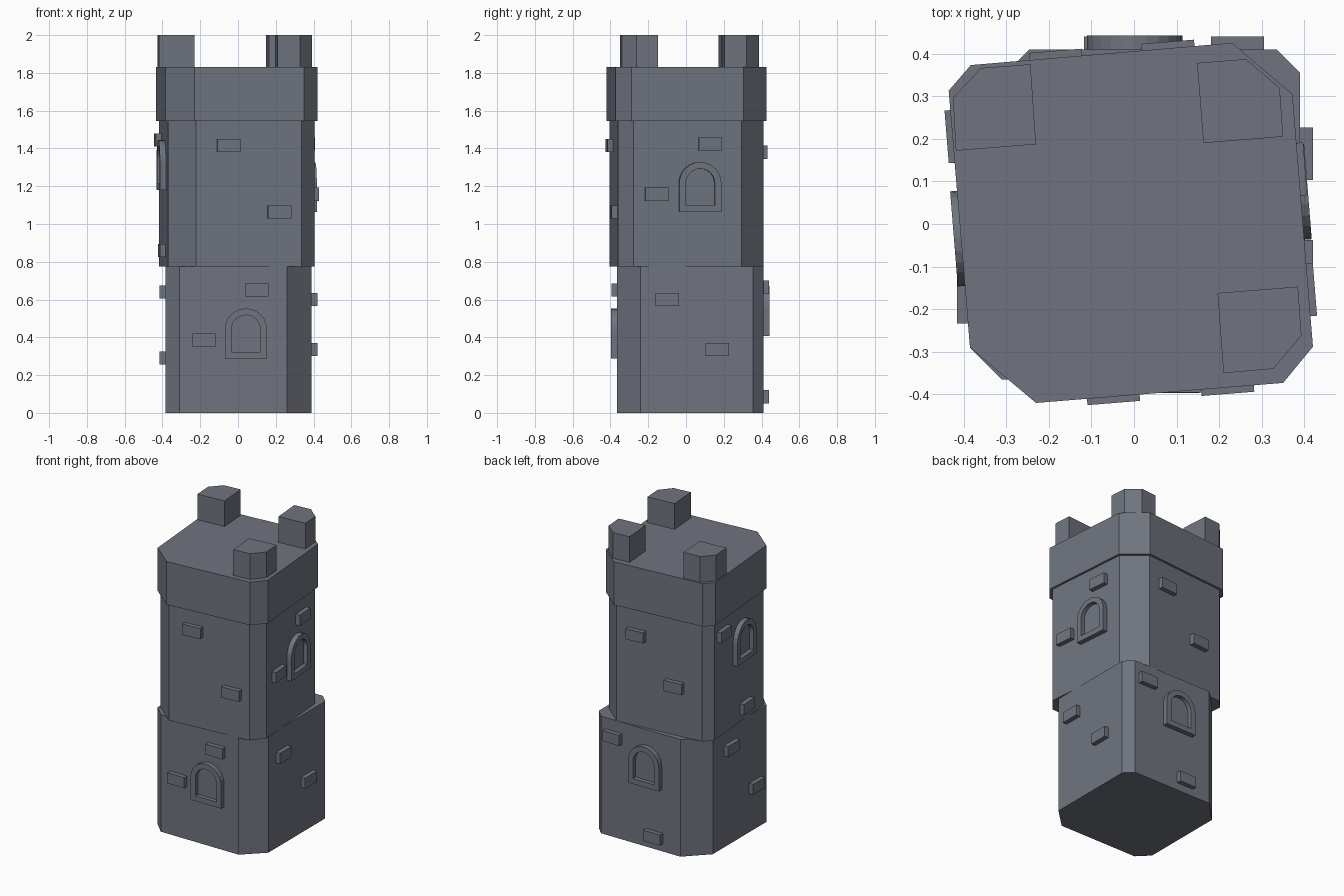
import bpy, bmesh, math
from mathutils import Matrix, Vector

if "Cube" in bpy.data.objects:
    bpy.data.objects.remove(bpy.data.objects["Cube"])

stone = bpy.data.materials.new("slate grey stone")
stone.diffuse_color = (0.16, 0.175, 0.21, 1)
stone.use_nodes = True
stone.node_tree.nodes["Principled BSDF"].inputs["Base Color"].default_value = stone.diffuse_color
TWIST = math.radians(4.6)      # upper storeys are turned a little


def finish(name, bm, matrix=None):
    bmesh.ops.recalc_face_normals(bm, faces=bm.faces)
    mesh = bpy.data.meshes.new(name)
    bm.to_mesh(mesh)
    bm.free()
    mesh.materials.append(stone)
    ob = bpy.data.objects.new(name, mesh)
    bpy.context.collection.objects.link(ob)
    if matrix:
        ob.matrix_world = matrix
    return ob


def prism(name, outline, z0, z1, matrix=None):
    """Vertical extrusion of an (x, y) outline."""
    bm = bmesh.new()
    face = bm.faces.new([bm.verts.new((x, y, z0)) for x, y in outline])
    top = bmesh.ops.extrude_face_region(bm, geom=[face])["geom"]
    bmesh.ops.translate(bm, vec=(0, 0, z1 - z0),
                        verts=[v for v in top if isinstance(v, bmesh.types.BMVert)])
    return finish(name, bm, matrix)


# storeys
lower = [(-0.31, -0.365), (0.26, -0.365), (0.39, -0.24), (0.39, 0.355),
         (0.335, 0.41), (-0.245, 0.41), (-0.385, 0.27), (-0.385, -0.29)]
upper = [(-0.23, -0.42), (0.35, -0.373), (0.42, -0.288), (0.372, 0.305),
         (0.23, 0.425), (-0.383, 0.373), (-0.435, 0.313), (-0.385, -0.29)]
prism("lower_storey", lower, 0, 0.775)
prism("middle_storey", [(x * 0.963, y * 0.963) for x, y in upper], 0.775, 1.545)
prism("parapet", upper, 1.545, 1.83)

# battlements on three of the four corners
merlons = {
    "back_left": [(-0.418, 0.172), (-0.23, 0.187), (-0.243, 0.375), (-0.36, 0.366), (-0.425, 0.295)],
    "back_right": [(0.163, 0.19), (0.35, 0.205), (0.342, 0.32), (0.263, 0.387), (0.148, 0.378)],
    "front_right": [(0.21, -0.35), (0.327, -0.34), (0.393, -0.262), (0.385, -0.147), (0.196, -0.162)],
}
for corner, outline in merlons.items():
    prism("battlement_" + corner, outline, 1.83, 2.0)

# wall frames: local x along wall, local -y outward
SIDES = {"front": 0, "right": 1, "back": 2, "left": 3}


def wall(side, dist, t, z, twist):
    """Place at signed world-axis position t (x or y) along a wall."""
    k = SIDES[side]
    along = t if k < 2 else -t
    return (Matrix.Rotation(k * math.pi / 2 + twist, 4, 'Z')
            @ Matrix.Translation((along, -dist, z)))


def brick(name, m):
    prism(name, [(-0.062, -0.03), (0.062, -0.03), (0.062, 0.02), (-0.062, 0.02)],
          -0.035, 0.035, m)


def arch(w, z0, spring, n=12):
    pts = [(-w, z0), (w, z0)]
    return pts + [(w * math.cos(math.pi * i / n), spring + w * math.sin(math.pi * i / n))
                  for i in range(n + 1)]


def window(name, m):
    """Arched frame around a set-back panel; base at local z = 0."""
    outer, inner = arch(0.112, 0, 0.153), arch(0.077, 0.035, 0.153)
    bm = bmesh.new()
    rings = [[bm.verts.new((x, y, z)) for x, z in pts]
             for pts, y in ((outer, 0.02), (outer, -0.032), (inner, -0.032), (inner, -0.004))]
    n = len(outer)
    for a, b in zip(rings, rings[1:]):
        for i in range(n):
            j = (i + 1) % n
            bm.faces.new((a[i], a[j], b[j], b[i]))
    bm.faces.new(rings[-1])
    bm.faces.new(rings[0])
    finish(name, bm, m)


# lower storey details: (side, position, height)
DIST_LOW = {"front": 0.365, "right": 0.39, "back": 0.41, "left": 0.385}
low_bricks = [("front", -0.18, 0.385), ("front", 0.10, 0.65),
              ("right", -0.10, 0.60), ("right", 0.165, 0.335),
              ("back", 0.243, 0.665), ("back", -0.055, 0.085),
              ("left", 0.09, 0.64), ("left", -0.172, 0.29)]
for i, (s, t, z) in enumerate(low_bricks):
    brick(f"lower_brick_{i}", wall(s, DIST_LOW[s], t, z, 0))
for s, t, z in [("front", 0.042, 0.288), ("back", 0.002, 0.407)]:
    window("lower_window_" + s, wall(s, DIST_LOW[s], t, z, 0))

# middle storey details, positions along the turned walls
DIST_MID = {"front": 0.385, "right": 0.381, "back": 0.39, "left": 0.392}
mid_bricks = [("front", -0.081, 1.415), ("front", 0.188, 1.063),
              ("right", -0.187, 1.158), ("right", 0.097, 1.423),
              ("back", 0.113, 1.38), ("back", -0.152, 1.10),
              ("left", 0.239, 1.445), ("left", -0.03, 0.86)]
for i, (s, t, z) in enumerate(mid_bricks):
    brick(f"middle_brick_{i}", wall(s, DIST_MID[s], t, z, TWIST))
for s, t, z in [("right", 0.043, 1.063), ("left", -0.001, 1.18)]:
    window("middle_window_" + s, wall(s, DIST_MID[s], t, z, TWIST))
